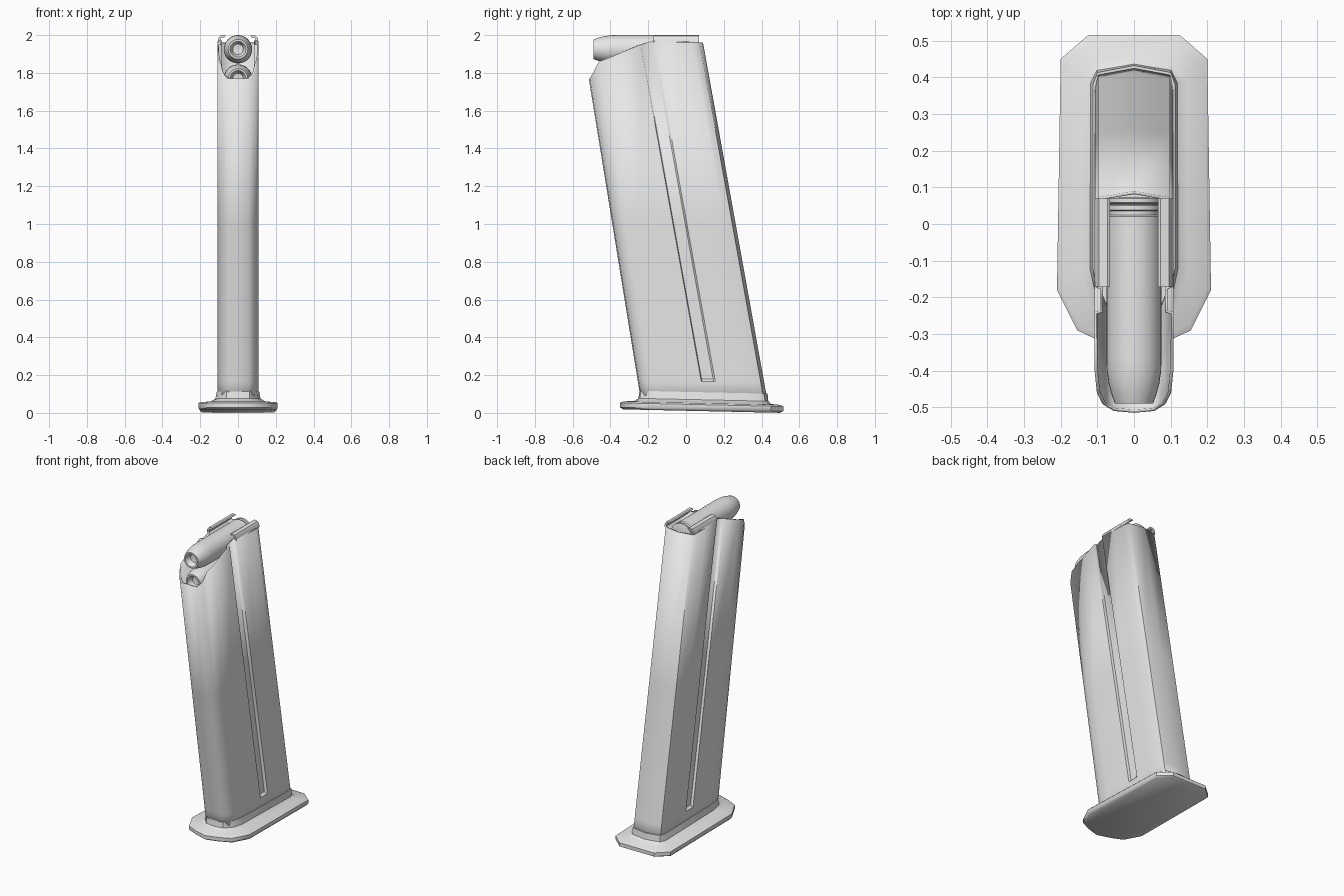
import bpy, math

cube = bpy.data.objects.get("Cube")
if cube:
    bpy.data.objects.remove(cube)

metal = bpy.data.materials.new("grey metal")
metal.use_nodes = True
GREY = (0.8, 0.8, 0.8, 1)
metal.diffuse_color = GREY
metal.node_tree.nodes["Principled BSDF"].inputs["Base Color"].default_value = GREY


def finish(name, verts, faces, angle=35, wall=0):
    """Make a shaded object, optionally thickened inward."""
    mesh = bpy.data.meshes.new(name)
    mesh.from_pydata(verts, [], faces)
    mesh.materials.append(metal)
    obj = bpy.data.objects.new(name, mesh)
    bpy.context.collection.objects.link(obj)
    bpy.ops.object.select_all(action="DESELECT")
    obj.select_set(True)
    bpy.context.view_layer.objects.active = obj
    bpy.ops.object.mode_set(mode="EDIT")
    bpy.ops.mesh.select_all(action="SELECT")
    bpy.ops.mesh.remove_doubles(threshold=0.00001)
    bpy.ops.object.mode_set(mode="OBJECT")
    bpy.ops.object.shade_smooth_by_angle(angle=math.radians(angle))
    if wall:
        mod = obj.modifiers.new("wall", "SOLIDIFY")
        mod.thickness = wall
        mod.offset = -1
    return obj


def loft(rings, cap_start=False, cap_end=False):
    """Join equal closed rings with quads."""
    n = len(rings[0])
    verts = [p for ring in rings for p in ring]
    faces = [(r * n + i, r * n + (i + 1) % n, (r + 1) * n + (i + 1) % n, (r + 1) * n + i)
             for r in range(len(rings) - 1) for i in range(n)]
    if cap_start:
        faces.append(tuple(reversed(range(n))))
    if cap_end:
        faces.append(tuple(range(len(verts) - n, len(verts))))
    return verts, faces


def mirrored(half):
    """Close a half outline that starts and ends on the centre line."""
    return half + [(-p[0], *p[1:]) for p in reversed(half[1:-1])]


# Slanted tube: columns of (x, y at ground, slope, top height, channel depth)
FRONT, BACK = -0.162, -0.18
columns = mirrored([
    (0, -0.228, FRONT, 1.77, 0), (0.055, -0.223, FRONT, 1.77, 0),
    (0.085, -0.20, FRONT, 1.80, 0), (0.101, -0.16, FRONT, 1.86, 0),
    (0.108, -0.09, FRONT, 1.885, 0),
    (0.108, 0.111, BACK, 1.95, 0), (0.108, 0.115, BACK, 1.95, 0.016),
    (0.108, 0.176, BACK, 1.97, 0.016), (0.108, 0.185, BACK, 1.97, 0),
    (0.108, 0.30, BACK, 1.97, 0), (0.107, 0.385, BACK, 1.97, 0),
    (0.098, 0.425, BACK, 1.96, 0), (0, 0.443, BACK, 1.96, 0)])


def tube_ring(height, depth):
    ring = []
    for x, y, slope, top, groove in columns:
        z = top if height is None else height
        ring.append((x - math.copysign(groove * depth, x), y + slope * z, z))
    return ring


rings = [tube_ring(z, d) for z, d in ((0.04, 0), (0.165, 0), (0.18, 1), (1.0, 1), (None, 1))]
finish("magazine_tube", *loft(rings), wall=0.009)

# Base plate with a flared collar, slightly tilted
plate = mirrored([(0, -0.35), (0.08, -0.325), (0.155, -0.29), (0.21, -0.18),
                  (0.2, 0.45), (0.125, 0.515), (0, 0.515)])
collar = mirrored([(0, -0.246), (0.06, -0.24), (0.1, -0.19), (0.112, -0.12),
                   (0.112, 0.38), (0.1, 0.413), (0, 0.432)])


def plate_ring(scale, z, blend=0):
    ring = []
    for (px, py), (cx, cy) in zip(plate, collar):
        x = px * scale * (1 - blend) + cx * blend
        y = (0.08 + (py - 0.08) * scale) * (1 - blend) + cy * blend
        ring.append((x, y, z + 0.022 * (0.515 - y)))
    return ring


rings = [plate_ring(0.96, 0), plate_ring(1, 0.01), plate_ring(1, 0.034),
         plate_ring(0.96, 0.042), plate_ring(0.9, 0.046, 0.55),
         plate_ring(0.9, 0.06, 0.9), plate_ring(0.9, 0.1, 1)]
finish("base_plate", *loft(rings, True, True), angle=40)

# Curled feed lips along the top edges
lip = [(0.108, 1.962), (0.105, 1.982), (0.095, 1.996), (0.072, 2.0),
       (0.065, 1.996), (0.072, 1.988), (0.09, 1.984), (0.097, 1.962)]
for side, name in ((1, "left_feed_lip"), (-1, "right_feed_lip")):
    profile = lip if side > 0 else lip[::-1]
    rings = [[(side * x, y, z) for x, z in profile] for y in (0.07, -0.172)]
    finish(name, *loft(rings, True, True))


# Cartridges turned around the y axis, with a hollow tip and rimmed base
def cartridge(name, shift, axis):
    profile = [(0, -0.45), (0.028, -0.455), (0.042, -0.49), (0.052, -0.49),
               (0.061, -0.465), (0.069, -0.435), (0.074, -0.40), (0.075, -0.36),
               (0.075, 0.02), (0.066, 0.025), (0.066, 0.035), (0.075, 0.038),
               (0.075, 0.05), (0.07, 0.053), (0, 0.053)]
    sides = 32
    rings = []
    for r, y in profile:
        rings.append([(r * math.cos(math.tau * i / sides), y + shift,
                       axis - r * math.sin(math.tau * i / sides)) for i in range(sides)])
    verts, faces = loft(rings)
    finish(name, verts, [tuple(reversed(f)) for f in faces])


cartridge("upper_cartridge", 0, 1.925)
cartridge("lower_cartridge", 0.02, 1.77)
